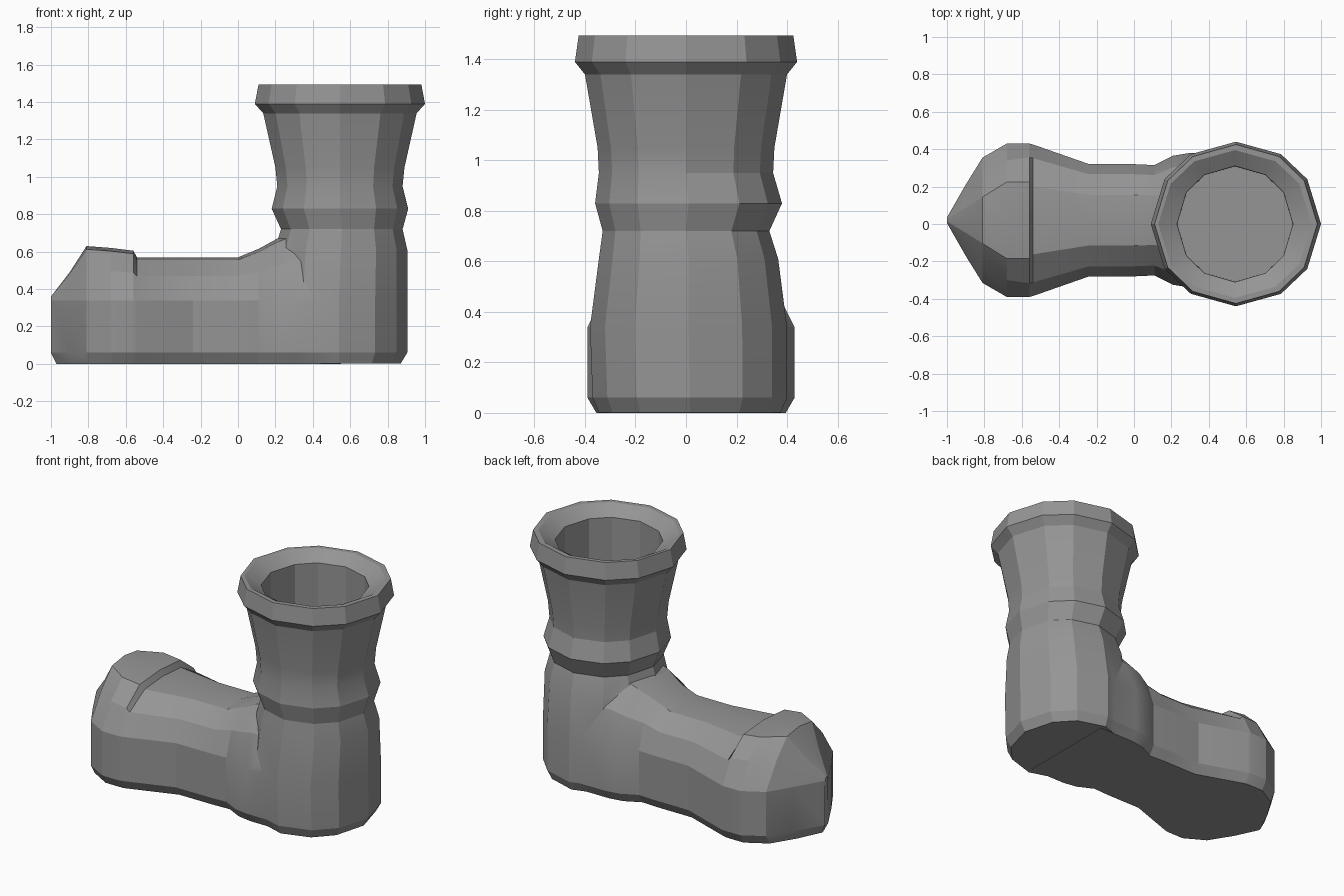
import bpy, bmesh
from math import sin, cos, radians

if "Cube" in bpy.data.objects:
    bpy.data.objects.remove(bpy.data.objects["Cube"])

ANGLES = [0, 33, 58, 90, 122, 147, 180, 213, 238, 270, 302, 327]


def loft(name, rings):
    """Skin a list of closed rings and cap both ends."""
    bm = bmesh.new()
    loops = [[bm.verts.new(p) for p in ring] for ring in rings]
    n = len(loops[0])
    for a, b in zip(loops, loops[1:]):
        for i in range(n):
            j = (i + 1) % n
            bm.faces.new((a[i], a[j], b[j], b[i]))
    bm.faces.new(loops[0][::-1])
    bm.faces.new(loops[-1])
    bmesh.ops.recalc_face_normals(bm, faces=bm.faces)
    me = bpy.data.meshes.new(name)
    bm.to_mesh(me)
    bm.free()
    ob = bpy.data.objects.new(name, me)
    ob.data.materials.append(grey)
    bpy.context.collection.objects.link(ob)
    return ob


def oval(z, cx, cy, rx, ry):
    return [(cx + rx * cos(radians(a)), cy + ry * sin(radians(a)), z) for a in ANGLES]


grey = bpy.data.materials.new("dark_grey")
grey.diffuse_color = (0.3, 0.3, 0.3, 1)
grey.use_nodes = True
grey.node_tree.nodes["Principled BSDF"].inputs["Base Color"].default_value = grey.diffuse_color

# Shaft: heel, ankle ridge, flared leg, rim, then down inside the opening
shaft = loft("boot", [oval(*r) for r in [
    (0.002, 0.54, 0.015, 0.33, 0.36), (0.06, 0.54, 0.015, 0.365, 0.385),
    (0.34, 0.54, 0.01, 0.365, 0.39), (0.61, 0.55, 0.01, 0.355, 0.355),
    (0.72, 0.555, 0.0, 0.325, 0.33), (0.83, 0.545, 0.01, 0.365, 0.37),
    (0.95, 0.545, 0.0, 0.335, 0.345), (1.05, 0.545, 0.0, 0.345, 0.35),
    (1.34, 0.545, 0.0, 0.41, 0.40), (1.39, 0.545, 0.0, 0.455, 0.44),
    (1.495, 0.545, 0.0, 0.435, 0.425), (1.495, 0.54, 0.0, 0.41, 0.395),
    (1.44, 0.54, 0.0, 0.31, 0.31), (0.98, 0.54, 0.0, 0.308, 0.308)]])


# Foot: arched cross-sections from toe tip to inside the heel
def arch(x, w, top, mid=0.82, crown=0.45):
    h = top - 0.34
    pts = [(max(w - 0.035, 0.008), 0.0), (w, 0.06), (w, 0.34),
           (w * mid, 0.34 + h * 0.56), (w * crown, 0.34 + h * 0.94)]
    ring = pts + [(0.0, top)] + [(-y, z) for y, z in reversed(pts)]
    shift = 0.03 if w < 0.1 else 0.0
    return [(x + (shift if z == 0 else 0), 0.02 + y, z) for y, z in ring]


foot = loft("foot", [arch(*s) for s in [
    (-1.0, 0.015, 0.36), (-0.9, 0.19, 0.49, 0.68, 0.35),
    (-0.81, 0.335, 0.63, 0.68, 0.37), (-0.68, 0.41, 0.62, 0.78, 0.5),
    (-0.56, 0.41, 0.605, 0.82, 0.5), (-0.54, 0.405, 0.57),
    (-0.24, 0.30, 0.57), (0.0, 0.30, 0.57), (0.11, 0.295, 0.615),
    (0.21, 0.345, 0.67), (0.30, 0.36, 0.71), (0.55, 0.36, 0.71)]])

# Join foot and shaft into one skin
mod = shaft.modifiers.new("join", 'BOOLEAN')
mod.operation = 'UNION'
mod.solver = 'EXACT'
mod.object = foot
bpy.context.view_layer.objects.active = shaft
shaft.select_set(True)
bpy.ops.object.modifier_apply(modifier="join")
bpy.data.objects.remove(foot)
bpy.ops.object.shade_smooth_by_angle(angle=radians(18))
